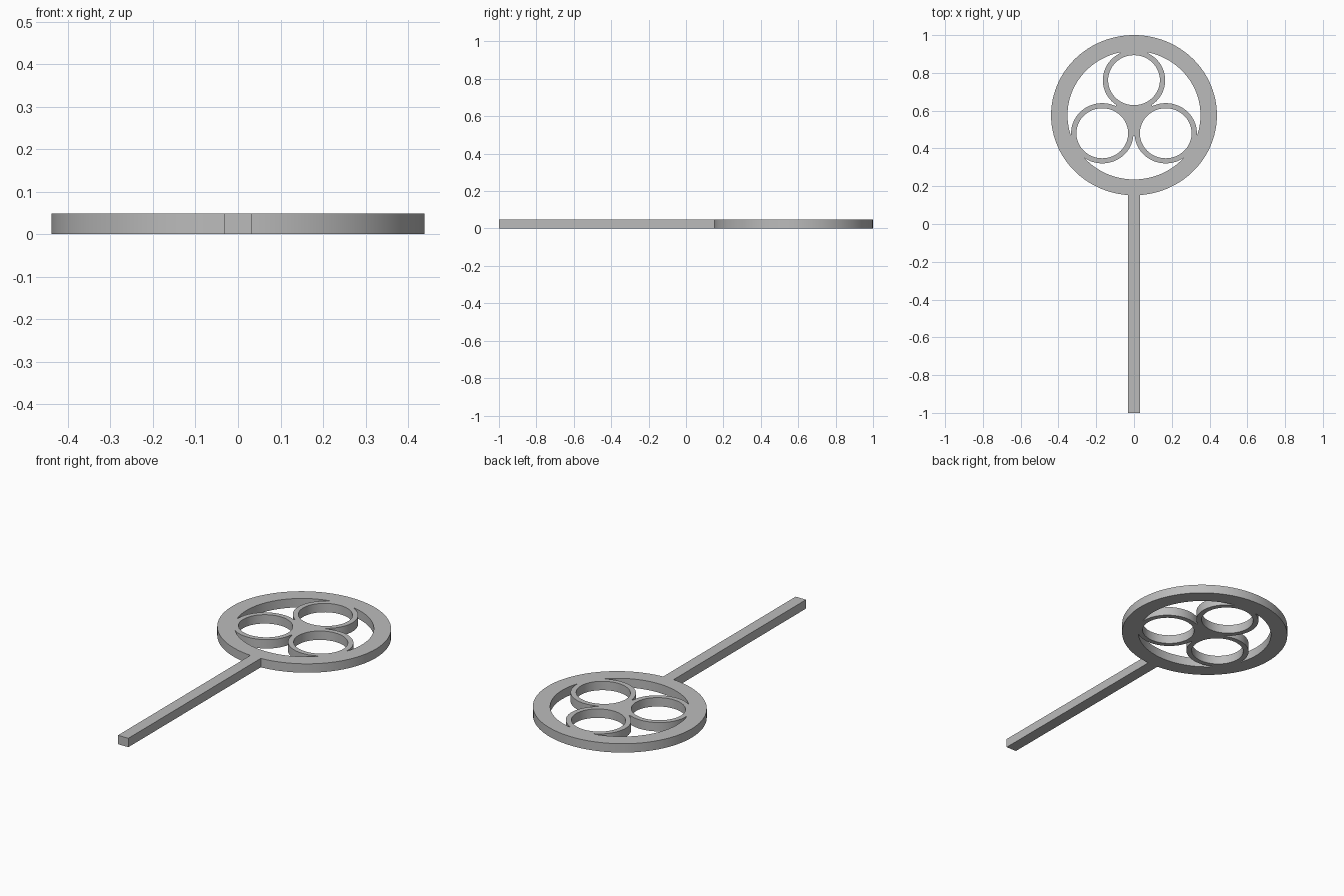
import bpy
from math import sin, cos, sqrt, radians, tau

cube = bpy.data.objects.get("Cube")
if cube:
    bpy.data.objects.remove(cube, do_unlink=True)

THICK = 0.049
SQUASH = 0.966                        # the head is slightly flattened along y
HEAD_Y, TRIO_Y = 0.576, 0.574
RIM_OUT, RIM_IN = 0.439, 0.352
ORBIT, EYE_OUT, EYE_IN = 0.194, 0.165, 0.137
HUB = 0.11

grey = bpy.data.materials.new("plain grey")
grey.use_nodes = True
colour = (0.5, 0.5, 0.5, 1)
grey.diffuse_color = colour
grey.node_tree.nodes["Principled BSDF"].inputs["Base Color"].default_value = colour


def add_loop(curve, points):
    spline = curve.splines.new("POLY")
    spline.points.add(len(points) - 1)
    for p, (x, y) in zip(spline.points, points):
        p.co = (x, y, 0, 1)
    spline.use_cyclic_u = True


def circle(cx, cy, r, n):
    return [(cx + r * cos(tau * i / n), cy + r * SQUASH * sin(tau * i / n)) for i in range(n)]


def polar(r, angle, cy):
    return r * cos(angle), cy + r * SQUASH * sin(angle)


def eye_reach(angle):
    """Far side of an eye ring seen from the head centre, never less than the hub."""
    gap = EYE_OUT ** 2 - (ORBIT * sin(angle)) ** 2
    return max(HUB, ORBIT * cos(angle) + sqrt(gap)) if gap > 0 else HUB


def opening(start):
    """Outline of the gap between two eye rings and the rim."""
    sweep = [radians(a / 2) for a in range(240 + 1)]
    inner = [(a, eye_reach(min(a, radians(120) - a))) for a in sweep]
    inner = [(a, r) for a, r in inner if r < RIM_IN - 0.0015]
    rim = [polar(RIM_IN, start + a, HEAD_Y) for a, _ in inner[::4]]
    return rim + [polar(r, start + a, TRIO_Y) for a, r in reversed(inner)]


# Pierced head: rim, three eye rings and hub in one plate
curve = bpy.data.curves.new("pierced_head", "CURVE")
curve.dimensions = "2D"
curve.fill_mode = "BOTH"
curve.extrude = THICK / 2
add_loop(curve, circle(0, HEAD_Y, RIM_OUT, 96))
for k in range(3):
    angle = radians(90 + 120 * k)
    cx, cy = polar(ORBIT, angle, TRIO_Y)
    add_loop(curve, circle(cx, cy, EYE_IN, 64))
    add_loop(curve, opening(angle))
head = bpy.data.objects.new("pierced_head", curve)
head.location.z = THICK / 2
bpy.context.collection.objects.link(head)
bpy.ops.object.select_all(action="DESELECT")
head.select_set(True)
bpy.context.view_layer.objects.active = head
bpy.ops.object.convert(target="MESH")
head = bpy.context.object
bpy.ops.object.mode_set(mode="EDIT")
bpy.ops.mesh.select_all(action="SELECT")
bpy.ops.mesh.remove_doubles(threshold=0.0002)
bpy.ops.mesh.normals_make_consistent(inside=False)
bpy.ops.object.mode_set(mode="OBJECT")
bpy.ops.object.shade_smooth_by_angle(angle=radians(30))
head.data.materials.clear()
head.data.materials.append(grey)

# Straight square handle running into the rim
front, back = -1.0, 0.158
bpy.ops.mesh.primitive_cube_add(size=1, location=(0, (front + back) / 2, THICK / 2))
handle = bpy.context.object
handle.name = "handle"
handle.scale = (0.063, back - front, THICK)
handle.data.materials.append(grey)
